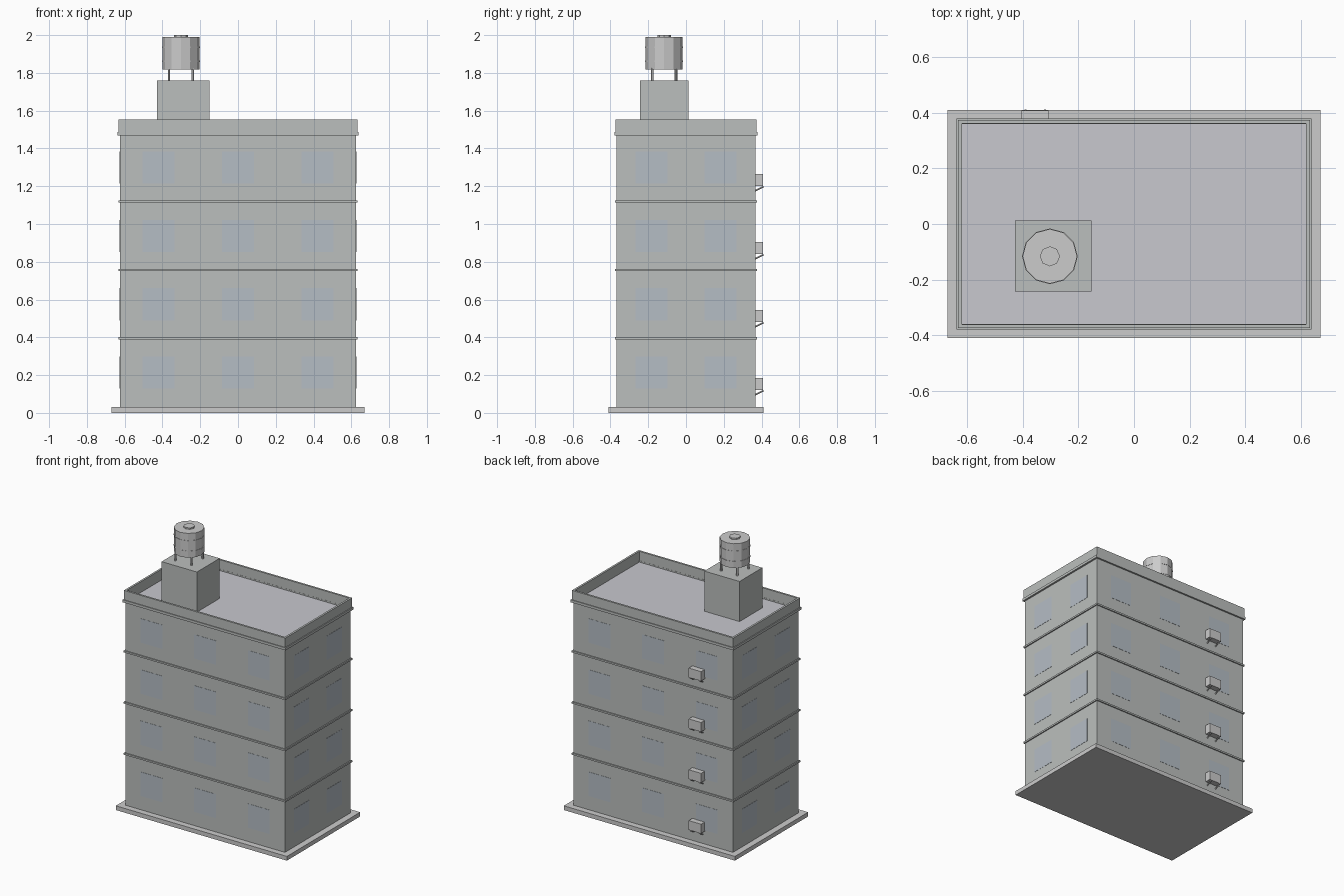
import bpy, bmesh, math
from mathutils import Matrix, Vector

if "Cube" in bpy.data.objects:
    bpy.data.objects.remove(bpy.data.objects["Cube"])


def material(name, rgb):
    m = bpy.data.materials.new(name)
    m.diffuse_color = (*rgb, 1)
    m.use_nodes = True
    m.node_tree.nodes["Principled BSDF"].inputs["Base Color"].default_value = m.diffuse_color
    return m


WALL = material("wall_grey", (0.50, 0.52, 0.51))
GLASS = material("window_blue", (0.46, 0.51, 0.56))
ROOF = material("roof_grey", (0.58, 0.58, 0.62))


def finish(name, bm, mat=None):
    bmesh.ops.recalc_face_normals(bm, faces=bm.faces[:])
    me = bpy.data.meshes.new(name)
    bm.to_mesh(me)
    bm.free()
    ob = bpy.data.objects.new(name, me)
    bpy.context.collection.objects.link(ob)
    if mat:
        me.materials.append(mat)
    return ob


def add_box(bm, x0, x1, y0, y1, z0, z1):
    mat = Matrix.Translation(((x0 + x1) / 2, (y0 + y1) / 2, (z0 + z1) / 2))
    bmesh.ops.create_cube(bm, size=1, matrix=mat @ Matrix.Diagonal((x1 - x0, y1 - y0, z1 - z0, 1)))


def box(name, *dims, mat=None):
    bm = bmesh.new()
    add_box(bm, *dims)
    return finish(name, bm, mat)


def ring(name, hx, hy, t, z0, z1, mat=None):
    """Rectangular frame with mitred corners."""
    bm = bmesh.new()
    rows = []
    for d, z in ((0, z0), (0, z1), (t, z1), (t, z0)):
        rows.append([bm.verts.new((sx * (hx - d), sy * (hy - d), z))
                     for sx, sy in ((-1, -1), (1, -1), (1, 1), (-1, 1))])
    for i in range(4):
        for j in range(4):
            a, b = rows[i], rows[(i + 1) % 4]
            k = (j + 1) % 4
            bm.faces.new((a[j], a[k], b[k], b[j]))
    return finish(name, bm, mat)


def cylinder(name, x, y, r, z0, z1, sides, mat=None):
    bm = bmesh.new()
    bmesh.ops.create_cone(bm, cap_ends=True, segments=sides, radius1=r, radius2=r, depth=z1 - z0,
                          matrix=Matrix.Translation((x, y, (z0 + z1) / 2)))
    return finish(name, bm, mat)


def add_rod(bm, a, b, r, sides=6):
    a, b = Vector(a), Vector(b)
    rot = (b - a).to_track_quat('Z', 'Y').to_matrix().to_4x4()
    bmesh.ops.create_cone(bm, cap_ends=True, segments=sides, radius1=r, radius2=r,
                          depth=(b - a).length, matrix=Matrix.Translation((a + b) / 2) @ rot)


# Main block, base slab and roof deck
HX, HY, FLOOR = 0.625, 0.367, 0.362
box("base_slab", -0.67, 0.67, -0.41, 0.41, 0, 0.03)
box("building_body", -HX, HX, -HY, HY, 0.03, 1.47, mat=WALL)
box("roof_deck", -0.62, 0.62, -0.362, 0.362, 1.465, 1.476, mat=ROOF)

# Floor bands, cornice and parapet
for i in range(1, 4):
    z = 0.033 + FLOOR * i
    ring("floor_band", HX + 0.008, HY + 0.008, 0.015, z - 0.006, z + 0.006, WALL)
ring("cornice", 0.638, 0.379, 0.02, 1.468, 1.486, WALL)
ring("parapet", 0.632, 0.374, 0.014, 1.47, 1.552, WALL)

# Window panes on all four sides
bm = bmesh.new()
W, E = 0.085, 0.0015
for floor in range(4):
    z = 0.213 + FLOOR * floor
    for s in (-1, 1):
        for x in (-0.42, 0, 0.42):
            add_box(bm, x - W, x + W, s * HY - E, s * HY + E, z - W, z + W)
        for y in (-0.183, 0.183):
            add_box(bm, s * HX - E, s * HX + E, y - W, y + W, z - W, z + W)
finish("window_panes", bm, GLASS)

# Air conditioners with sloping brackets on the back wall
for floor in range(4):
    z = 0.12 + 0.36 * floor
    box("air_conditioner", -0.404, -0.307, HY - 0.002, 0.408, z, z + 0.066)
    bm = bmesh.new()
    for x in (-0.39, -0.32):
        add_rod(bm, (x, HY, z - 0.024), (x, 0.41, z - 0.002), 0.004)
    finish("bracket", bm)

# Stair house on the roof
box("stair_house", -0.428, -0.152, -0.243, 0.012, 1.47, 1.76, mat=WALL)

# Water tank with legs, hoops and hatch
TX, TY = -0.302, -0.116
cylinder("water_tank", TX, TY, 0.098, 1.818, 1.99, 12)
cylinder("tank_hatch", TX, TY, 0.036, 1.985, 2.0, 8)
bm = bmesh.new()
for sx in (-1, 1):
    for sy in (-1, 1):
        x, y = TX + sx * 0.063, TY + sy * 0.063
        add_rod(bm, (x, y, 1.755), (x, y, 1.825), 0.007)
finish("tank_legs", bm)
for z in (1.862, 1.935):
    cylinder("tank_hoop", TX, TY, 0.1, z - 0.004, z + 0.004, 12)
